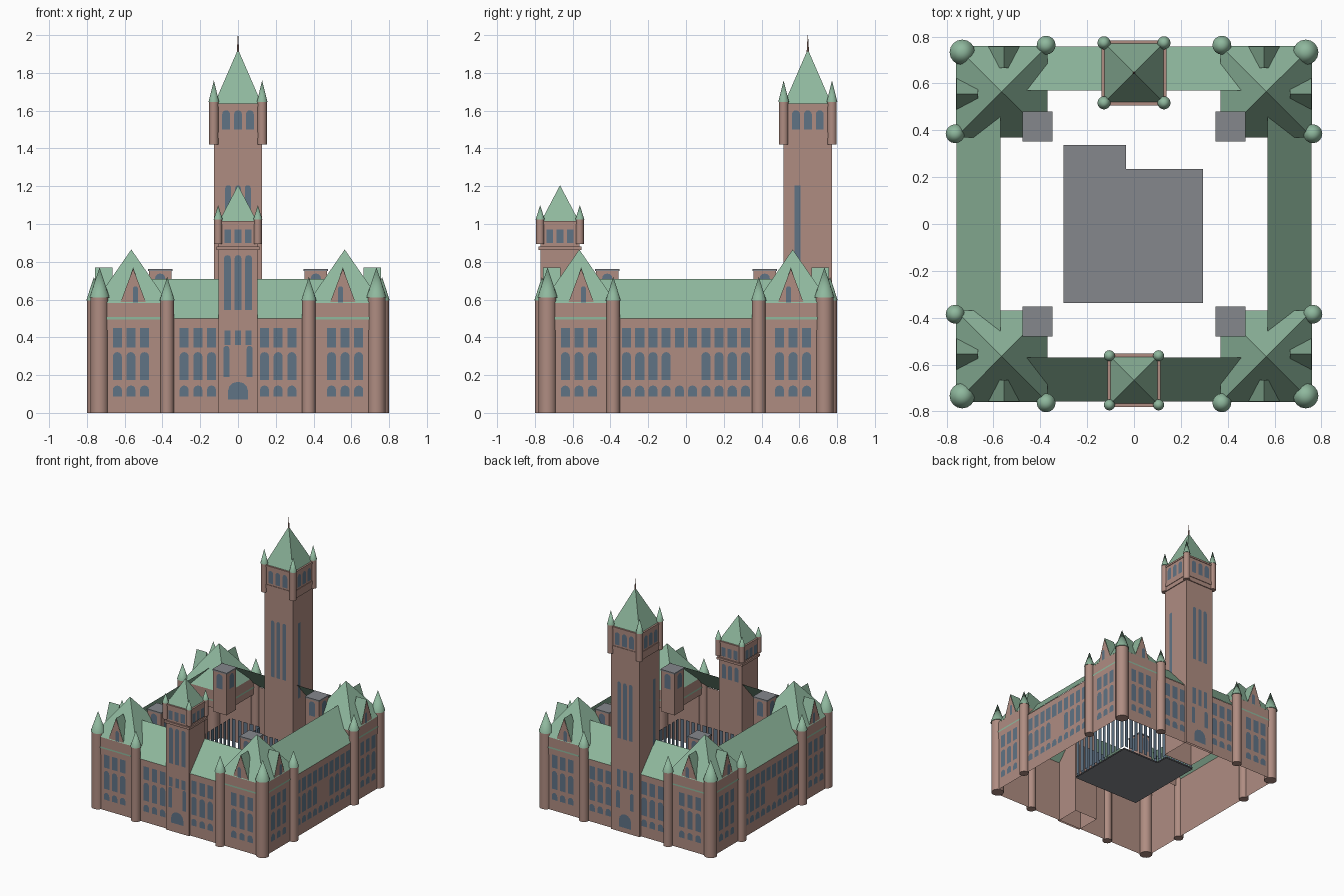
import bpy, bmesh, math
from mathutils import Matrix, Vector

cube = bpy.data.objects.get("Cube")
if cube:
    bpy.data.objects.remove(cube, do_unlink=True)


def material(name, r, g, b):
    m = bpy.data.materials.new(name)
    m.use_nodes = True
    m.diffuse_color = (r, g, b, 1)
    m.node_tree.nodes["Principled BSDF"].inputs["Base Color"].default_value = (r, g, b, 1)
    return m


STONE = material("rose stone", .43, .265, .222)
GREEN = material("copper green", .275, .48, .34)
GLASS = material("blue glass", .115, .172, .235)
GREY = material("flat roof grey", .235, .245, .265)


class Part:
    """Collects faces for one named object."""

    def __init__(self, name, mat):
        self.name, self.mat, self.bm = name, mat, bmesh.new()

    def face(self, pts):
        self.bm.faces.new([self.bm.verts.new(p) for p in pts])

    def cone(self, x, y, z0, z1, r0, r1, n=16, turn=0, caps=True):
        m = Matrix.Translation((x, y, (z0 + z1) / 2)) @ Matrix.Rotation(turn, 4, 'Z')
        bmesh.ops.create_cone(self.bm, cap_ends=caps, segments=n, radius1=r0,
                              radius2=r1, depth=z1 - z0, matrix=m)

    def block(self, x, y, h, z0, z1, top=None, caps=True):
        s = math.sqrt(2)
        self.cone(x, y, z0, z1, h * s, (h if top is None else top) * s, 4, math.pi / 4, caps)

    def done(self, smooth=False):
        bmesh.ops.dissolve_degenerate(self.bm, dist=1e-5, edges=self.bm.edges[:])
        me = bpy.data.meshes.new(self.name)
        self.bm.to_mesh(me)
        self.bm.free()
        me.materials.append(self.mat)
        ob = bpy.data.objects.new(self.name, me)
        bpy.context.scene.collection.objects.link(ob)
        if smooth:
            bpy.context.view_layer.objects.active = ob
            ob.select_set(True)
            bpy.ops.object.shade_smooth_by_angle(angle=math.radians(35))
            ob.select_set(False)


def side(k, u, d, z, origin=(0, 0)):
    """Point on facade k (0 front, 1 right, 2 back, 3 left)."""
    v = Matrix.Rotation(k * math.pi / 2, 3, 'Z') @ Vector((u, -d, z))
    return v + Vector((origin[0], origin[1], 0))


def window(part, k, u, d, w, z0, z1, arch=True, origin=(0, 0)):
    h = w / 2
    pts = [(u - h, z0), (u + h, z0)]
    if arch:
        pts += [(u + h * math.cos(a * math.pi / 6), z1 - h + h * math.sin(a * math.pi / 6))
                for a in range(7)]
    else:
        pts += [(u + h, z1), (u - h, z1)]
    part.face([side(k, a, d, z, origin) for a, z in pts])


CORNERS = [(sx, sy) for sx in (-1, 1) for sy in (-1, 1)]
WALL, PAV, MID = .755, .195, .565

# Outer walls, wing roofs and eaves
walls = Part("outer_walls", STONE)
walls.block(0, 0, WALL, 0, .5, caps=False)
walls.done()
roofs = Part("wing_roofs", GREEN)
for k in range(4):
    roofs.face([side(k, *p) for p in ((-.38, .758, .5), (.38, .758, .5),
                                      (.46, .57, .71), (-.46, .57, .71))])
roofs.done()

# Corner pavilions
upper = Part("pavilion_walls", STONE)
caps = Part("pavilion_roofs", GREEN)
bands = Part("pavilion_eave_bands", GREEN)
for sx, sy in CORNERS:
    x, y = sx * MID, sy * MID
    upper.block(x, y, PAV - .003, .44, .585, caps=False)
    caps.block(x, y, PAV, .583, .865, 0, caps=False)
    bands.block(x, y, PAV + .001, .495, .507, caps=False)
for p in (upper, caps, bands):
    p.done()

# Gabled dormers on the pavilion roofs
gables = Part("dormer_gables", STONE)
dormers = Part("dormer_roofs", GREEN)
panes = Part("dormer_windows", GLASS)
for k in range(4):
    for s in (-1, 1):
        u, d, b, h = s * .555, .757, .665, .068
        gables.face([side(k, *p) for p in ((u - h, d, .583), (u + h, d, .583), (u, d, .765))])
        for t in (-1, 1):
            dormers.face([side(k, *p) for p in ((u + t * h, d, .583), (u + t * h, b, .583),
                                                (u, b, .77), (u, d, .77))][::t])
        dormers.face([side(k, *p) for p in ((u + h, b, .583), (u - h, b, .583), (u, b, .77))])
        window(panes, k, u + s * -.012, d + .003, .028, .585, .67)
for p in (gables, dormers, panes):
    p.done()

# Round turrets around the pavilions
shafts = Part("turret_shafts", STONE)
cones = Part("turret_roofs", GREEN)


def turret(x, y, r, z0, z1, z2):
    shafts.cone(x, y, z0, z1, r, r)
    cones.cone(x, y, z1, z2, r * 1.12, 0)


for sx, sy in CORNERS:
    turret(sx * .733, sy * .733, .048, 0, .61, .77)
    turret(sx * .375, sy * .763, .036, 0, .595, .72)
    turret(sx * .763, sy * .385, .036, 0, .595, .72)

# Facade windows
glass = Part("facade_windows", GLASS)


def column(k, u, rows=(0, 1, 2)):
    for r in rows:
        z0, z1 = ((.088, .145), (.175, .322), (.345, .45))[r]
        window(glass, k, u, .759, .048, z0, z1, r < 2)


for k in range(4):
    for s in (-1, 1):
        for i in range(3):
            column(k, s * (.495 + .072 * i))
            if k % 2 == 0:
                column(k, s * (.14 + .0725 * i + (.02 if k else 0)))
        if k % 2:
            for i in range(5):
                column(k, s * (.035 + .07 * i), (0, 2) if i == 0 else (0, 1, 2))
glass.done()

# Entrance tower and great tower
tower_walls = Part("tower_walls", STONE)
trims = Part("tower_cornices", STONE)
tower_roofs = Part("tower_roofs", GREEN)
tglass = Part("tower_windows", GLASS)


def tower(y, h, belfry, z_bel, z_top, z_peak, t_r, t_tip, corner, w, zw, arch):
    tower_walls.block(0, y, h, 0, z_bel, caps=False)
    tower_walls.block(0, y, belfry, z_bel, z_top)
    trims.block(0, y, belfry + .004, z_top - .014, z_top)
    tower_roofs.block(0, y, belfry - .01, z_top, z_peak, 0)
    for sx, sy in CORNERS:
        turret(sx * corner, y + sy * corner, t_r, z_bel, z_top + .01, t_tip)
    for k in range(4):
        for i in (-1, 0, 1):
            window(tglass, k, i * w * 1.5, belfry + .003, w, *zw, arch, (0, y))


FY, BY = -.667, .645
tower(FY, .103, .11, .895, 1.015, 1.205, .021, 1.1, .105, .036, (.9, .972), False)
trims.block(0, FY, .114, .862, .88)
tower(BY, .128, .135, 1.42, 1.637, 1.925, .025, 1.76, .128, .042, (1.5, 1.602), True)
trims.block(0, BY, .139, 1.455, 1.485)

# Tall slot windows, doors and small tower windows
for i in (-1, 0, 1):
    u = i * .056
    window(tglass, 0, u, .106, .036, .545, .835, True, (0, FY))
    window(tglass, 0, u, .106, .032, .36, .435, False, (0, FY))
    window(tglass, 2, u, .106, .036, .72, .835, True, (0, FY))
    for k in (0, 2):
        window(tglass, k, i * .052, .131, .032, .75, 1.205, True, (0, BY))
    window(tglass, 2, u, .131, .032, .36, .5, False, (0, BY))
    if i:
        window(tglass, 0, i * .062, .106, .032, .19, .355, True, (0, FY))
        window(tglass, 2, i * .062, .131, .032, .19, .33, True, (0, BY))
        window(tglass, 2 + i, i * .055, .131, .03, .6, 1.205, False, (0, BY))
window(tglass, 0, 0, .106, .108, .07, .165, True, (0, FY))
window(tglass, 2, 0, .131, .108, .04, .15, True, (0, BY))
for p in (tower_walls, trims, tower_roofs, tglass):
    p.done()
shafts.done(True)
cones.done(True)

# Spire on the great tower
spire = Part("spire", STONE)
spire.cone(0, BY, 1.9, 2, .007, .001, 8)
spire.done()

# Roof houses beside the inner corners of the pavilions
houses = Part("roof_houses", STONE)
lids = Part("roof_house_lids", GREY)
hglass = Part("roof_house_windows", GLASS)
for sx, sy in CORNERS:
    o = (sx * .412, sy * .417)
    houses.block(*o, .06, .42, .753)
    lids.block(*o, .064, .75, .761)
    for k in range(4):
        window(hglass, k, 0, .063, .055, .62, .738, True, o)
for p in (houses, lids, hglass):
    p.done()

# Courtyard: low flat roof and the glazed screens around it
court = Part("courtyard_roof", GREY)
outline = [(-.3, -.337), (.295, -.337), (.295, .235), (-.035, .235), (-.035, .337), (-.3, .337)]
for z, order in ((.125, 1), (.115, -1)):
    court.face([(x, y, z) for x, y in outline][::order])
court.done()
screens = Part("courtyard_screens", GLASS)
for a, b in zip(outline, outline[1:] + outline[:1]):
    a, b = Vector((*a, 0)), Vector((*b, 0))
    n = max(2, round((b - a).length / .05))
    for i in range(n):
        p, q = a.lerp(b, (i + .17) / n), a.lerp(b, (i + .83) / n)
        screens.face([(v.x, v.y, z) for v, z in ((q, .14), (p, .14), (p, .42), (q, .42))])
screens.done()
